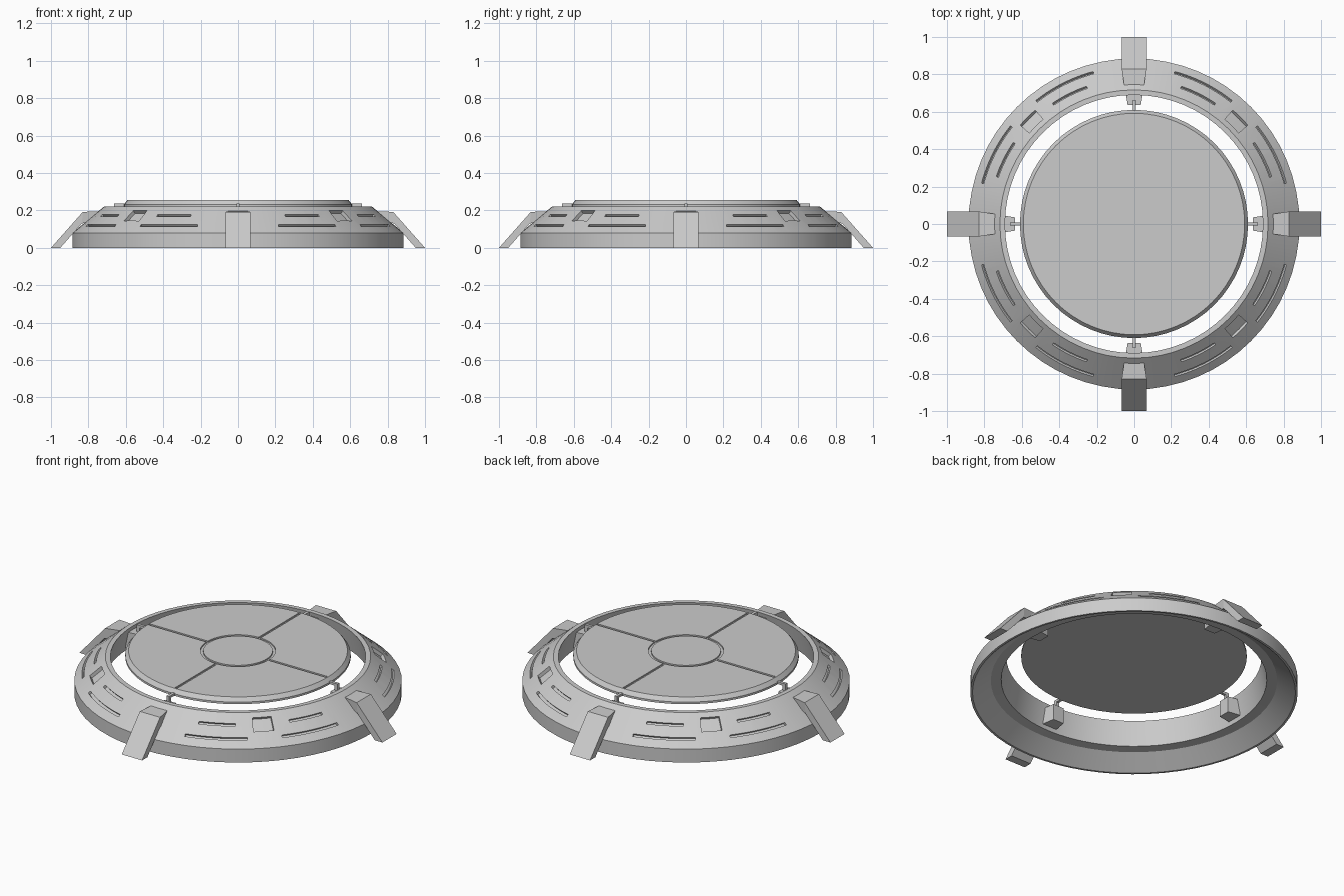
import bpy, bmesh
from math import sin, cos, pi, radians
from mathutils import Matrix

if "Cube" in bpy.data.objects:
    bpy.data.objects.remove(bpy.data.objects["Cube"])


def finish(bm, name):
    bmesh.ops.recalc_face_normals(bm, faces=bm.faces)
    me = bpy.data.meshes.new(name)
    bm.to_mesh(me)
    bm.free()
    ob = bpy.data.objects.new(name, me)
    bpy.context.collection.objects.link(ob)
    return ob


def sweep(bm, profile, a0=0, a1=360, n=64):
    """Sweep a closed (radius, z) profile around z between two angles."""
    full = a1 - a0 == 360
    rows = []
    for i in range(n if full else n + 1):
        a = radians(a0 + (a1 - a0) * i / n)
        rows.append([bm.verts.new((r * cos(a), r * sin(a), z)) for r, z in profile])
    k = len(profile)
    for i in range(n):
        p, q = rows[i], rows[(i + 1) % len(rows)]
        for j in range(k):
            bm.faces.new((p[j], p[(j + 1) % k], q[(j + 1) % k], q[j]))
    if not full:
        bm.faces.new(rows[0])
        bm.faces.new(rows[-1][::-1])


def box(bm, x0, x1, w, z0, z1, angle=0):
    """Radial box spanning x0..x1, half width w, turned around z."""
    m = (Matrix.Rotation(radians(angle), 4, 'Z')
         @ Matrix.Translation(((x0 + x1) / 2, 0, (z0 + z1) / 2))
         @ Matrix.Diagonal((x1 - x0, 2 * w, z1 - z0, 1)))
    bmesh.ops.create_cube(bm, size=1, matrix=m)


def activate(ob):
    bpy.ops.object.select_all(action='DESELECT')
    ob.select_set(True)
    bpy.context.view_layer.objects.active = ob


def carve(ob, cutter):
    mod = ob.modifiers.new("carve", 'BOOLEAN')
    mod.operation = 'DIFFERENCE'
    mod.solver = 'EXACT'
    mod.object = cutter
    activate(ob)
    bpy.ops.object.modifier_apply(modifier=mod.name)
    bpy.data.objects.remove(cutter)
    bpy.ops.object.shade_smooth_by_angle(angle=radians(25))


# Outer ring: sloped hollow shell
bm = bmesh.new()
sweep(bm, [(.885, 0), (.885, .08), (.717, .22), (.69, .22),
           (.718, .078), (.774, .074), (.873, 0)])
ring = finish(bm, "outer_ring")


def slope_rect(z, half, depth):
    """Rectangle in (r, z) lying across the ring's sloped face."""
    r = .885 - (z - .08) * .168 / .14
    t, n = (-.768, .640), (.640, .768)
    return [(r + t[0] * s + n[0] * d, z + t[1] * s + n[1] * d)
            for s, d in ((-half, -depth), (half, -depth), (half, .03), (-half, .03))]


# Slots and windows, repeated in each quadrant
bm = bmesh.new()
for q in range(0, 360, 90):
    for a0, a1 in ((15, 38.5), (51.5, 75)):
        sweep(bm, slope_rect(.119, .008, .014), q + a0, q + a1, 10)
    for a0, a1 in ((19, 34), (56, 71)):
        sweep(bm, slope_rect(.173, .008, .014), q + a0, q + a1, 8)
    sweep(bm, slope_rect(.172, .042, .02), q + 41, q + 49, 2)
carve(ring, finish(bm, "ring_cutter"))

# Central platform with chamfered edge
bm = bmesh.new()
for r0, r1, z0, z1 in ((.61, .61, .22, .232),):
    lower = [(.61, .22), (.61, .232), (.592, .255)]
    loops = [[bm.verts.new((r * cos(2 * pi * i / 64), r * sin(2 * pi * i / 64), z))
              for i in range(64)] for r, z in lower]
    for p, q in zip(loops, loops[1:]):
        for i in range(64):
            j = (i + 1) % 64
            bm.faces.new((p[i], p[j], q[j], q[i]))
    bm.faces.new(loops[0][::-1])
    bm.faces.new(loops[-1])
platform = finish(bm, "platform")

# Panel grooves: hub circle, then four spokes
bm = bmesh.new()
sweep(bm, [(.188, .247), (.204, .247), (.204, .27), (.188, .27)])
carve(platform, finish(bm, "hub_groove_cutter"))
bm = bmesh.new()
for a in range(0, 360, 90):
    box(bm, .198, .585, .007, .247, .27, a)
carve(platform, finish(bm, "spoke_groove_cutter"))

# Four sloping legs and four platform supports
leg_outline = [(1, 0, .067), (.83, .192, .067), (.74, .196, .053),
               (.755, .15, .053), (.835, .13, .067), (.95, 0, .067)]
for k, side in enumerate(("right", "back", "left", "front")):
    rot = Matrix.Rotation(k * pi / 2, 4, 'Z')
    bm = bmesh.new()
    a, b = [[bm.verts.new((x, s * w, z)) for x, z, w in leg_outline] for s in (1, -1)]
    for i in range(6):
        j = (i + 1) % 6
        bm.faces.new((a[i], a[j], b[j], b[i]))
    for v in (a, b):
        bm.faces.new((v[0], v[1], v[4], v[5]))
        bm.faces.new((v[1], v[2], v[3], v[4]))
    bm.transform(rot)
    finish(bm, side + "_leg")

    # Support: tapered block, upright post and bar to the platform
    bm = bmesh.new()
    box(bm, .635, .71, .047, .10, .195)
    for v in bm.verts:
        if v.co.x < .65:
            v.co.y *= .75
    box(bm, .643, .662, .009, .19, .236)
    box(bm, .60, .65, .008, .222, .236)
    bm.transform(rot)
    finish(bm, side + "_support")
